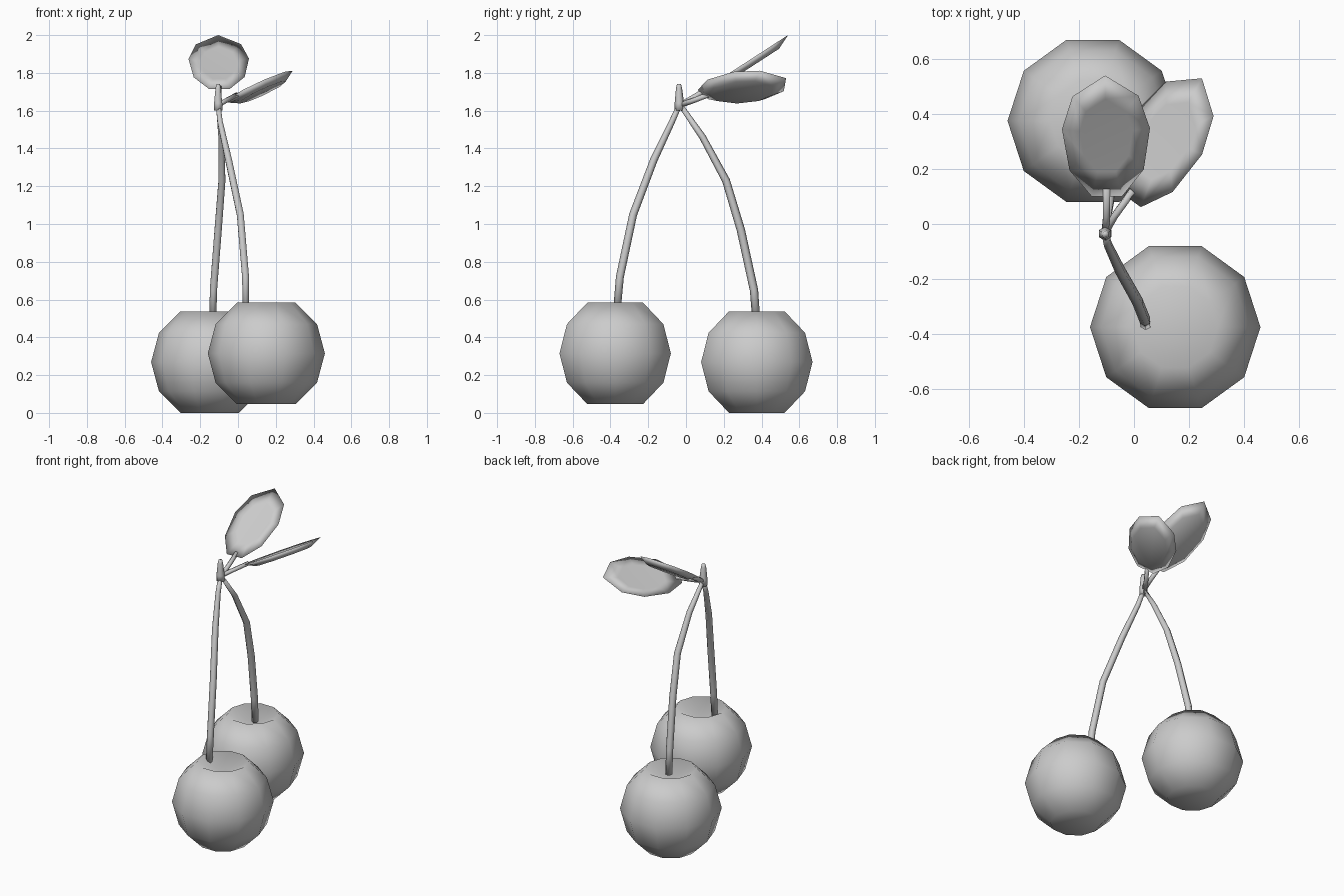
import bpy, bmesh, math
from mathutils import Vector

if "Cube" in bpy.data.objects:
    bpy.data.objects.remove(bpy.data.objects["Cube"])


def finish(name, bm, smooth=True):
    bmesh.ops.recalc_face_normals(bm, faces=bm.faces)
    for f in bm.faces:
        f.smooth = smooth
    mesh = bpy.data.meshes.new(name)
    bm.to_mesh(mesh)
    bm.free()
    obj = bpy.data.objects.new(name, mesh)
    bpy.context.collection.objects.link(obj)
    return obj


def cherry(name, centre, r=0.31):
    # ten-sided ball with a dimple on top and a flat bottom
    bm = bmesh.new()
    bmesh.ops.create_uvsphere(bm, u_segments=10, v_segments=6, radius=r)
    rim = r * math.cos(math.radians(30))
    for v in bm.verts:
        x, y = v.co.x, v.co.y
        v.co.x, v.co.y = -y, x          # corners point along y
        if v.co.z > r * 0.99:
            v.co.z = rim - 0.09
        elif v.co.z < -r * 0.99:
            v.co.z = -rim
    obj = finish(name, bm)
    obj.location = centre


def tube(name, points, radii, sides=6):
    # tapered stalk swept through the points
    pts = [Vector(p) for p in points]
    bm = bmesh.new()
    rings = []
    for i, (p, r) in enumerate(zip(pts, radii)):
        t = (pts[min(i + 1, len(pts) - 1)] - pts[max(i - 1, 0)]).normalized()
        u = t.cross(Vector((1, 0, 0))).normalized()
        w = t.cross(u)
        rings.append([bm.verts.new(p + r * (math.cos(a) * u + math.sin(a) * w))
                      for a in (math.tau * k / sides for k in range(sides))])
    for a, b in zip(rings, rings[1:]):
        for k in range(sides):
            n = (k + 1) % sides
            bm.faces.new((a[k], a[n], b[n], b[k]))
    bm.faces.new(rings[0])
    bm.faces.new(rings[-1])
    finish(name, bm)


def leaf(name, base, tip, normal):
    # pointed outline, nearly flat above and rounded below
    base, tip = Vector(base), Vector(tip)
    axis = tip - base
    side = axis.cross(Vector(normal)).normalized()
    up = side.cross(axis).normalized()
    half = [(0.0, 0.055), (0.22, 0.135), (0.56, 0.16), (0.83, 0.12)]
    outline = half + [(1.0, 0.0)] + [(t, -w) for t, w in reversed(half)]

    def ring(scale, lift):
        return [bm.verts.new(base + axis * (0.5 + (t - 0.5) * scale)
                             + side * w * scale + up * lift) for t, w in outline]

    bm = bmesh.new()
    edge = ring(1.0, 0.0)
    for inner in (ring(0.6, -0.004), ring(0.7, -0.035)):
        for k in range(len(edge)):
            n = (k + 1) % len(edge)
            bm.faces.new((edge[k], edge[n], inner[n], inner[k]))
        bm.faces.new(inner)
    finish(name, bm)


# fruit
cherry("front_cherry", (0.15, -0.375, 0.315))
cherry("back_cherry", (-0.15, 0.375, 0.269))

# long stems
tube("front_stem",
     [(0.042, -0.366, 0.54), (0.04, -0.35, 0.72), (0.012, -0.28, 1.05),
      (-0.05, -0.17, 1.34), (-0.095, -0.075, 1.54), (-0.105, -0.035, 1.63)],
     [0.02, 0.021, 0.021, 0.02, 0.016, 0.014])
tube("back_stem",
     [(-0.133, 0.372, 0.49), (-0.13, 0.36, 0.65), (-0.105, 0.29, 0.97),
      (-0.085, 0.212, 1.23), (-0.088, 0.088, 1.46), (-0.105, -0.03, 1.63)],
     [0.021, 0.022, 0.022, 0.021, 0.018, 0.013])

# twig joining the stems
tube("twig", [(-0.105, -0.035, 1.60), (-0.105, -0.035, 1.64), (-0.105, -0.037, 1.72),
              (-0.105, -0.037, 1.74)], [0.026, 0.025, 0.016, 0.011])

# leaves with their short stalks
tube("upper_leaf_stalk", [(-0.105, -0.03, 1.63), (-0.1, 0.03, 1.665), (-0.1, 0.13, 1.725)],
     [0.015, 0.014, 0.014])
leaf("upper_leaf", (-0.098, 0.1, 1.715), (-0.105, 0.54, 2.0), (0, -0.55, 0.83))
tube("lower_leaf_stalk", [(-0.105, -0.03, 1.63), (-0.07, 0.03, 1.65), (-0.005, 0.12, 1.685)],
     [0.015, 0.014, 0.014])
leaf("lower_leaf", (-0.015, 0.09, 1.685), (0.247, 0.53, 1.772), (-0.53, 0, 0.85))
